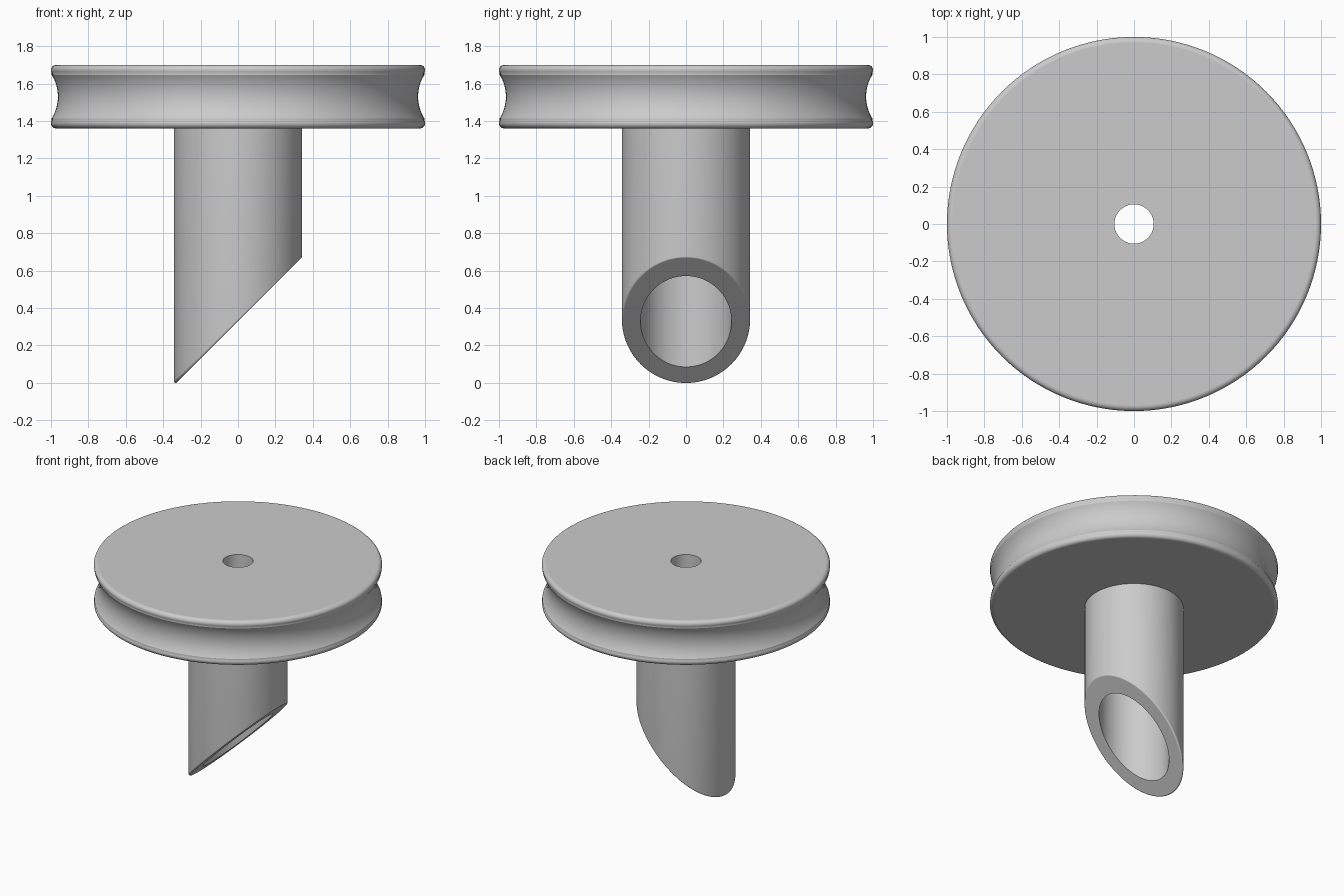
import bpy, bmesh
from math import sin, cos, pi, radians, sqrt
from mathutils import Vector

cube = bpy.data.objects.get("Cube")
if cube:
    bpy.data.objects.remove(cube, do_unlink=True)

SEGMENTS = 128
grey = bpy.data.materials.new("plain grey")
grey.use_nodes = True
colour = (0.6, 0.6, 0.6, 1)
grey.diffuse_color = colour
grey.node_tree.nodes["Principled BSDF"].inputs["Base Color"].default_value = colour


def skin(name, section, closed):
    """Sweep section(angle), a list of points, round the z axis."""
    bm = bmesh.new()
    columns = [[bm.verts.new(p) for p in section(2 * pi * i / SEGMENTS)]
               for i in range(SEGMENTS)]
    count = len(columns[0])
    for i, a in enumerate(columns):
        b = columns[(i + 1) % SEGMENTS]
        for j in range(count if closed else count - 1):
            k = (j + 1) % count
            bm.faces.new((a[j], b[j], b[k], a[k]))
    bmesh.ops.recalc_face_normals(bm, faces=bm.faces)
    mesh = bpy.data.meshes.new(name)
    bm.to_mesh(mesh)
    bm.free()
    mesh.materials.append(grey)
    obj = bpy.data.objects.new(name, mesh)
    bpy.context.collection.objects.link(obj)
    bpy.ops.object.select_all(action='DESELECT')
    obj.select_set(True)
    bpy.context.view_layer.objects.active = obj
    bpy.ops.object.shade_smooth_by_angle(angle=radians(30))
    return obj


# Grooved wheel: concave rim, rounded lips and a small centre hole
MID, HALF, HOLE = 1.53, 0.17, 0.105
GROOVE, LIP = 0.22, 0.028
upper = []
for i in range(9):
    a = radians(32) * i / 8
    upper.append((0.963 + GROOVE * (1 - cos(a)), GROOVE * sin(a)))
for i in range(9):
    a = radians(-30 + 120 * i / 8)
    upper.append((1 - LIP + LIP * cos(a), HALF - LIP + LIP * sin(a)))
upper.append((HOLE, HALF))
profile = [(r, -z) for r, z in reversed(upper[1:])] + upper

wheel = skin("grooved_wheel", lambda t: [
    Vector((r * cos(t), r * sin(t), MID + z)) for r, z in profile], True)
for face in wheel.data.polygons:
    if abs(face.normal.z) > 0.9999:
        face.use_smooth = False

# Hollow stem: sliced at 45 degrees, with a softened outer edge
OUTER, BORE, TOP, CUT, SOFT = 0.343, 0.243, MID - HALF, 0.328, 0.01
cut_normal = Vector((1, 0, -1)).normalized()


def stem_section(t):
    radial = Vector((cos(t), sin(t), 0))
    centre = radial * (OUTER - SOFT)
    centre.z = centre.x + CUT + SOFT * sqrt(2)
    points = [radial * OUTER + Vector((0, 0, TOP))]
    for i in range(9):
        points.append(centre + SOFT * radial.slerp(cut_normal, i / 8))
    inner = radial * BORE
    points.append(inner + Vector((0, 0, inner.x + CUT)))
    points.append(inner + Vector((0, 0, TOP)))
    return points


stem = skin("hollow_stem", stem_section, False)
for face in stem.data.polygons:
    if face.normal.dot(cut_normal) > 0.9999 and face.area > 0.001:
        face.use_smooth = False
